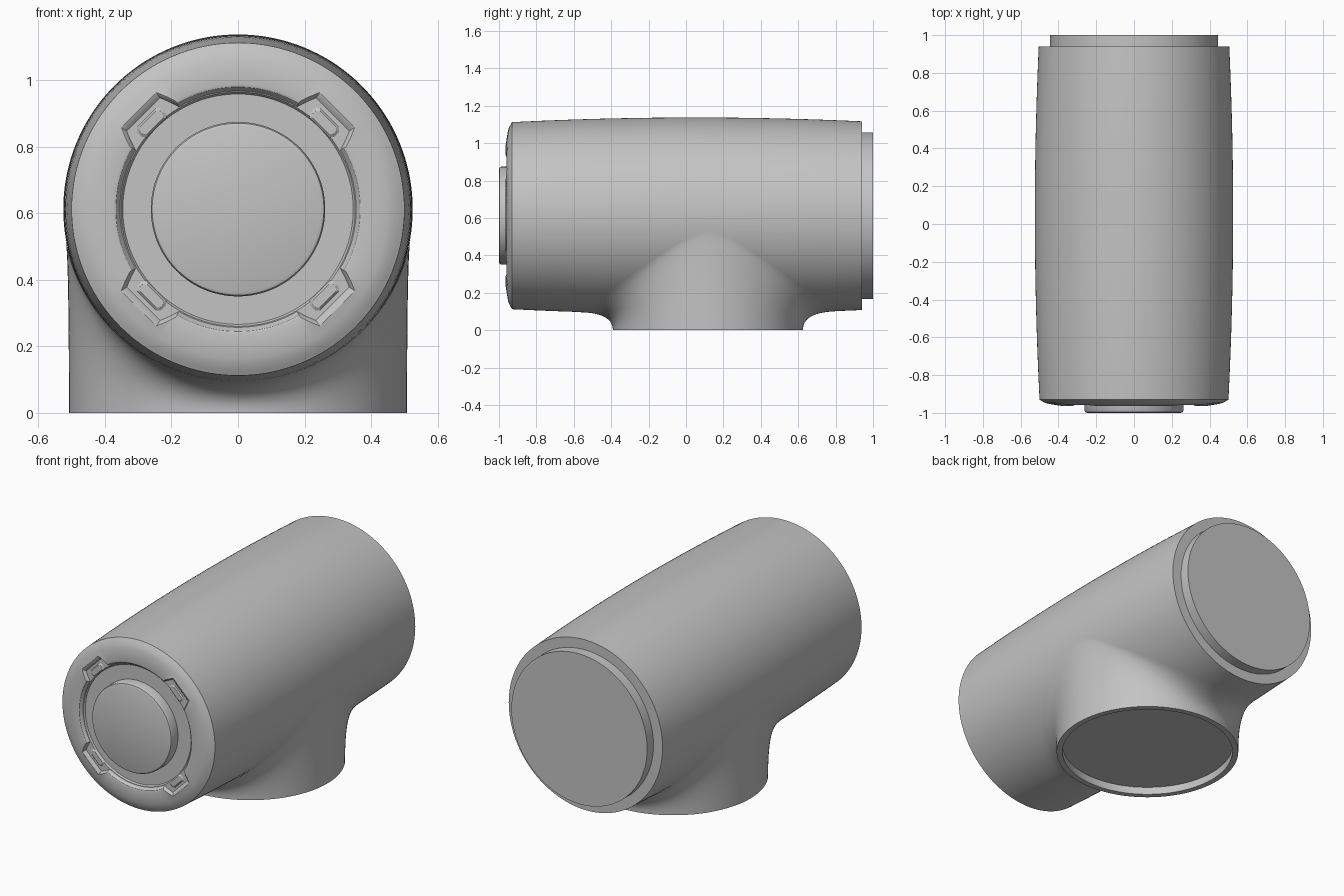
import bpy
import bmesh
from math import sin, cos, pi, sqrt, radians, degrees

if "Cube" in bpy.data.objects:
    bpy.data.objects.remove(bpy.data.objects["Cube"], do_unlink=True)

SEG = 144
AXIS_Z = 0.612
NECK_Y, NECK_R = 0.117, 0.508
ANGLES = [2 * pi * i / SEG for i in range(SEG)]

grey = bpy.data.materials.new("plain grey")
grey.use_nodes = True
colour = (0.55, 0.55, 0.55, 1)
grey.diffuse_color = colour
grey.node_tree.nodes["Principled BSDF"].inputs["Base Color"].default_value = colour


def finish(name, bm, angle=30):
    bmesh.ops.recalc_face_normals(bm, faces=bm.faces)
    mesh = bpy.data.meshes.new(name)
    bm.to_mesh(mesh)
    bm.free()
    mesh.materials.append(grey)
    obj = bpy.data.objects.new(name, mesh)
    bpy.context.collection.objects.link(obj)
    bpy.ops.object.select_all(action="DESELECT")
    obj.select_set(True)
    bpy.context.view_layer.objects.active = obj
    bpy.ops.object.shade_smooth_by_angle(angle=radians(angle))
    return obj


def loft(name, rings, cap_end=False):
    """Skin a list of closed rings, optionally closing the last one."""
    bm = bmesh.new()
    loops = [[bm.verts.new(p) for p in ring] for ring in rings]
    for a, b in zip(loops, loops[1:]):
        for i in range(SEG):
            j = (i + 1) % SEG
            bm.faces.new((a[i], a[j], b[j], b[i]))
    if cap_end:
        bm.faces.new(loops[-1])
    return finish(name, bm)


def axial_ring(radius, depth):
    """Ring about the barrel axis; radius and depth may vary with angle."""
    ring = []
    for t in ANGLES:
        r = radius(t) if callable(radius) else radius
        y = depth(r) if callable(depth) else depth
        ring.append((r * cos(t), y, AXIS_Z + r * sin(t)))
    return ring


# Barrel with a slight bulge, stepping down to the rear boss
def barrel_radius(y):
    return 0.525 - 0.025 * ((y - 0.05) / 0.98) ** 2


ys = [-0.93 + 1.87 * i / 24 for i in range(25)]
body = [axial_ring(barrel_radius(y), y) for y in ys]
body += [axial_ring(0.445, 0.94), axial_ring(0.445, 1.0)]
loft("barrel", body, cap_end=True)


# Domed front cap with a four-lobed recess around a round button
def dome(r):
    pts = [(0.34, -0.969), (0.43, -0.958), (0.47, -0.947), (0.5, -0.93)]
    for (r0, y0), (r1, y1) in zip(pts, pts[1:]):
        if r <= r1:
            return y0 + (y1 - y0) * (r - r0) / (r1 - r0)
    return pts[-1][1]


def lobed(offset):
    def radius(t):
        d = abs(degrees(t) % 90 - 45)
        outer = 0.41 / cos(radians(min(d, 10)))
        blend = min(max((d - 10) / 5, 0), 1)
        return outer + (0.363 - outer) * blend + offset
    return radius


loft("front_cap", [
    axial_ring(0.5, -0.93),
    axial_ring(0.488, dome),
    axial_ring(0.47, dome),
    axial_ring(0.45, dome),
    axial_ring(lobed(0.012), dome),
    axial_ring(lobed(0.004), lambda r: dome(r) + 0.004),
    axial_ring(lobed(-0.008), -0.945),
    axial_ring(0.352, -0.945),
    axial_ring(0.346, -0.936),
    axial_ring(0.262, -0.936),
])

loft("front_button", [
    axial_ring(0.262, -0.93),
    axial_ring(0.262, -0.988),
    axial_ring(0.258, -0.996),
    axial_ring(0.248, -1.0),
], cap_end=True)

# Small chamfered pads in the recess lobes
for k, label in enumerate(("upper_left", "upper_right", "lower_right", "lower_left")):
    t = pi / 4 + k * pi / 2
    bm = bmesh.new()
    layers = []
    for half_l, half_w, y in ((0.052, 0.022, -0.944), (0.044, 0.015, -0.951)):
        c = 0.01
        outline = [(half_l, half_w - c), (half_l - c, half_w),
                   (c - half_l, half_w), (-half_l, half_w - c),
                   (-half_l, c - half_w), (c - half_l, -half_w),
                   (half_l - c, -half_w), (half_l, c - half_w)]
        layers.append([bm.verts.new((
            (0.368 + w) * cos(t) - l * sin(t), y,
            AXIS_Z + (0.368 + w) * sin(t) + l * cos(t))) for l, w in outline])
    low, top = layers
    for i in range(8):
        j = (i + 1) % 8
        bm.faces.new((low[i], low[j], top[j], top[i]))
    bm.faces.new(top)
    finish("pad_" + label, bm)


# Round neck below, flaring smoothly into the barrel, with a recessed underside
def barrel_underside(x, y):
    r = barrel_radius(y) + 0.001
    return AXIS_Z - sqrt(max(r * r - x * x, 0))


def flat_ring(r, z):
    return [(r * cos(t), NECK_Y + r * sin(t), z) for t in ANGLES]


STEPS = 14
flare = [[] for _ in range(STEPS + 1)]
for t in ANGLES:
    x0, y0 = NECK_R * cos(t), NECK_Y + NECK_R * sin(t)
    x1, y1 = 0.518 * cos(t), NECK_Y + 0.68 * sin(t)
    start = (x0, y0, 0)
    bend = (x0, y0, barrel_underside(x0, y0))
    end = (x1, y1, barrel_underside(x1, y1))
    for i, ring in enumerate(flare):
        u = i / STEPS
        ring.append(tuple((1 - u) ** 2 * a + 2 * u * (1 - u) * b + u * u * c
                          for a, b, c in zip(start, bend, end)))

loft("neck", flare[::-1] + [flat_ring(0.475, 0), flat_ring(0.475, 0.045)], cap_end=True)
